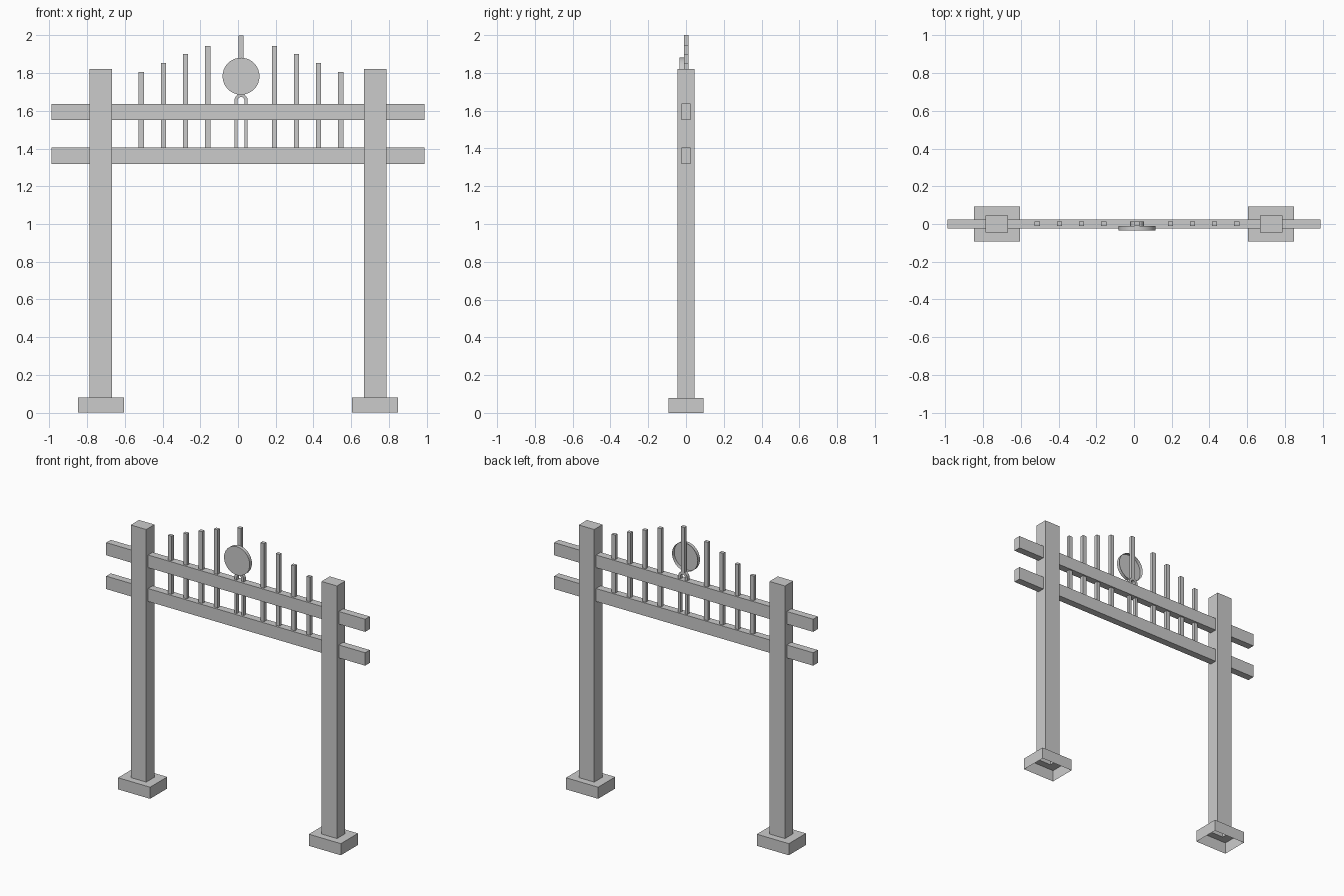
import bpy, bmesh, math

if "Cube" in bpy.data.objects:
    bpy.data.objects.remove(bpy.data.objects["Cube"])


def make_object(name, bm):
    bmesh.ops.recalc_face_normals(bm, faces=bm.faces)
    mesh = bpy.data.meshes.new(name)
    bm.to_mesh(mesh)
    bm.free()
    ob = bpy.data.objects.new(name, mesh)
    bpy.context.collection.objects.link(ob)
    return ob


def box(name, x0, x1, y0, y1, z0, z1):
    bm = bmesh.new()
    bmesh.ops.create_cube(bm, size=1)
    for v in bm.verts:
        v.co = (x0 + (v.co.x + .5) * (x1 - x0),
                y0 + (v.co.y + .5) * (y1 - y0),
                z0 + (v.co.z + .5) * (z1 - z0))
    return make_object(name, bm)


def stepped_post(name, cx):
    # open-bottomed shell: footing block stepping in to the tall post
    bm = bmesh.new()
    levels = [(.122, .093, 0), (.122, .093, .08), (.059, .045, .08), (.059, .045, 1.82)]
    rings = [[bm.verts.new((cx + sx * hx, sy * hy, z))
              for sx, sy in ((-1, -1), (1, -1), (1, 1), (-1, 1))]
             for hx, hy, z in levels]
    for a, b in zip(rings, rings[1:]):
        for i in range(4):
            j = (i + 1) % 4
            bm.faces.new((a[i], a[j], b[j], b[i]))
    bm.faces.new(rings[-1])
    return make_object(name, bm)


# Posts with footings
stepped_post("left_post", -.727)
stepped_post("right_post", .727)

# Horizontal beams
box("lower_beam", -.987, .987, -.025, .025, 1.317, 1.406)
box("upper_beam", -.987, .987, -.025, .025, 1.55, 1.637)

# Vertical slats rising towards the centre
CX, Y0, Y1 = .016, -.011, .013
for i, top in enumerate((1.944, 1.90, 1.853, 1.806)):
    for side, s in (("left", -1), ("right", 1)):
        x = CX + s * (.177 + .117 * i)
        box(f"{side}_slat_{i + 1}", x - .014, x + .014, Y0, Y1, 1.40, top)

# Centre bar above the fork
box("centre_bar", CX - .014, CX + .014, Y0, Y1, 1.68, 2.0)

# Forked support: an arch with two legs
bm = bmesh.new()
ZC, N = 1.655, 10
path = [(1, 0, 1.40)] + [(math.cos(math.pi * k / N), math.sin(math.pi * k / N), ZC)
                         for k in range(N + 1)] + [(-1, 0, 1.40)]
rings = [[bm.verts.new((CX + c * r, y, z + s * r))
          for r, y in ((.018, Y0), (.035, Y0), (.035, Y1), (.018, Y1))]
         for c, s, z in path]
for a, b in zip(rings, rings[1:]):
    for i in range(4):
        j = (i + 1) % 4
        bm.faces.new((a[i], a[j], b[j], b[i]))
bm.faces.new(rings[0])
bm.faces.new(rings[-1])
make_object("forked_support", bm)

# Round disc, open at the back
bm = bmesh.new()
front, back = [[bm.verts.new((CX + .098 * math.cos(t), y, 1.783 + .098 * math.sin(t)))
                for t in (2 * math.pi * k / 32 for k in range(32))]
               for y in (-.035, -.011)]
bm.faces.new(front)
for i in range(32):
    j = (i + 1) % 32
    bm.faces.new((front[i], front[j], back[j], back[i]))
disc = make_object("round_disc", bm)
bpy.context.view_layer.objects.active = disc
disc.select_set(True)
bpy.ops.object.shade_smooth_by_angle(angle=math.radians(30))
